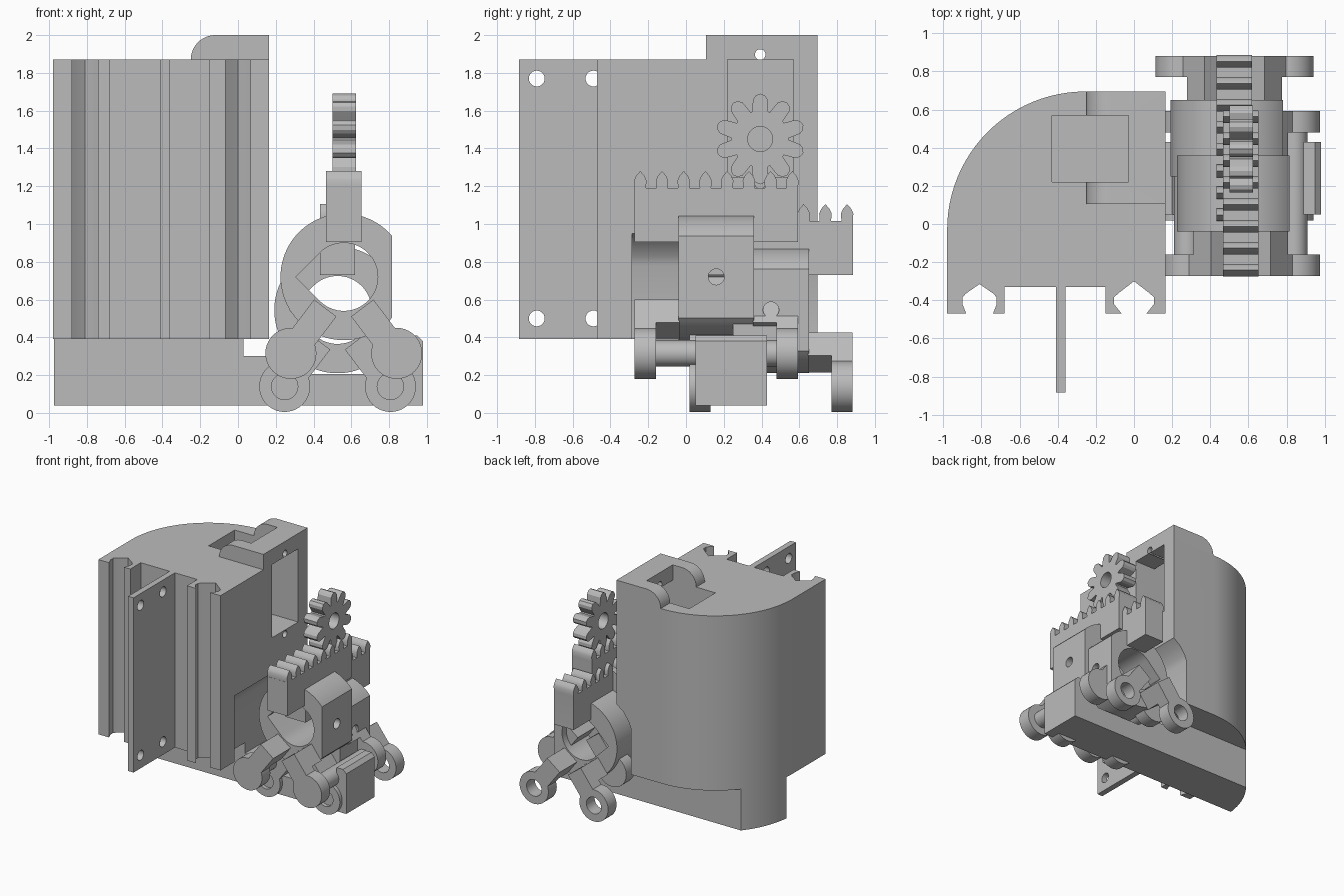
import bpy, bmesh
from math import sin, cos, pi, radians
from mathutils import Vector

if "Cube" in bpy.data.objects:
    bpy.data.objects.remove(bpy.data.objects["Cube"])

GREY = (0.5, 0.5, 0.5, 1)
grey = bpy.data.materials.new("plain grey")
grey.use_nodes = True
grey.diffuse_color = GREY
grey.node_tree.nodes["Principled BSDF"].inputs["Base Color"].default_value = GREY


def prism(name, pts, axis, lo, hi):
    """Extrude a 2D outline along an axis: x uses (y, z), y uses (x, z), z uses (x, y)."""
    def place(p, h):
        return {"x": (h, p[0], p[1]), "y": (p[0], h, p[1]), "z": (p[0], p[1], h)}[axis]
    bm = bmesh.new()
    face = bm.faces.new([bm.verts.new(place(p, lo)) for p in pts])
    new = bmesh.ops.extrude_face_region(bm, geom=[face])["geom"]
    shift = Vector(place((0, 0), hi - lo))
    bmesh.ops.translate(bm, vec=shift, verts=[v for v in new if isinstance(v, bmesh.types.BMVert)])
    bmesh.ops.recalc_face_normals(bm, faces=bm.faces)
    mesh = bpy.data.meshes.new(name)
    bm.to_mesh(mesh)
    bm.free()
    ob = bpy.data.objects.new(name, mesh)
    bpy.context.collection.objects.link(ob)
    mesh.materials.append(grey)
    return ob


def arc(cx, cy, r, a0, a1, n=24):
    return [(cx + r * cos(radians(a0 + (a1 - a0) * i / n)),
             cy + r * sin(radians(a0 + (a1 - a0) * i / n))) for i in range(n + 1)]


def circle(cx, cy, r, n=40):
    return arc(cx, cy, r, 0, 360, n)[:-1]


def rect(a0, a1, b0, b1):
    return [(a0, b0), (a1, b0), (a1, b1), (a0, b1)]


def combine(ob, tool, operation="DIFFERENCE"):
    """Apply a boolean and remove the tool."""
    mod = ob.modifiers.new("cut", "BOOLEAN")
    mod.object, mod.operation, mod.solver = tool, operation, "EXACT"
    bpy.context.view_layer.objects.active = ob
    bpy.ops.object.modifier_apply(modifier=mod.name)
    bpy.data.objects.remove(tool)


# Housing: rounded back corner, two clip feet on the front
def foot(x0, x1, c, mouth, wide, peak):
    half = [(-mouth, -.47), (-wide, -.42), (-wide, -.385), (-wide * .8, -.365)]
    left = [(c + x, y) for x, y in half]
    right = [(c - x, y) for x, y in reversed(half)]
    return [(x0, -.47)] + left + [(c, peak)] + right + [(x1, -.47)]


BACK = arc(-.255, -.03, .725, 90, 180)
plan = (foot(-.98, -.68, -.81, .07, .09, -.315) + [(-.68, -.33), (-.15, -.33)]
        + foot(-.15, .165, 0, .065, .105, -.30) + [(.165, .695)] + BACK)
housing = prism("housing", plan, "z", .39, 1.87)

# Cap with one rounded edge
cap = prism("housing_cap", arc(-.12, 1.87, .13, 180, 90, 12) + [(.165, 2), (.165, 1.87)],
            "y", .105, .695)

# Side window, top opening and screw holes
for ob in (housing, cap):
    combine(ob, prism("opening_cutter", rect(-.43, -.03, .22, .57), "z", 1.5, 2.1))
    combine(ob, prism("screw_cutter", circle(.393, 1.897, .028, 20), "x", -.1, .3))
combine(housing, prism("window_cutter", rect(.22, .57, 1.25, 1.88), "x", -.43, .3))
combine(housing, prism("screw_cutter", circle(.393, 1.215, .028, 20), "x", -.1, .3))

# Clearance scooped from the lower side wall
scoop = [(.3, .3), (.03, .3), (.03, .78), (.05, .83), (.1, .9), (.165, .95), (.3, .95)]
combine(housing, prism("scoop_cutter", scoop, "y", -.285, .8))

# Mounting fin with four holes
fin = prism("mounting_fin", rect(-.885, -.32, .39, 1.87), "x", -.41, -.36)
for y in (-.79, -.49):
    for z in (.5, 1.77):
        combine(fin, prism("hole_cutter", circle(y, z, .042, 24), "x", -.5, -.3))

# Base arm, trimmed to follow the rounded back
beam = [(-.98, .04), (.98, .04), (.98, .38), (.95, .41), (.89, .41), (.89, .3), (.73, .205),
        (.31, .205), (.2, .3), (.03, .3), (.03, .39), (-.98, .39)]
base = prism("base_arm", beam, "y", .05, .43)
combine(base, prism("base_trim", [(-.98, -.4), (1.2, -.4), (1.2, .695)] + BACK, "z", -.1, .6),
        "INTERSECT")

# Pinion gear
teeth = []
for i in range(10):
    a = pi / 2 + i * pi / 5
    for r, w in ((.145, -.042), (.185, -.04), (.21, -.038), (.23, -.024), (.24, 0),
                 (.23, .024), (.21, .038), (.185, .04), (.145, .042)):
        teeth.append((.393 + r * cos(a) - w * sin(a), 1.45 + r * sin(a) + w * cos(a)))
gear = prism("pinion_gear", teeth, "x", .5, .625)
combine(gear, prism("bore_cutter", circle(.393, 1.45, .066), "x", .4, .7))


# Slider: bored ring, rack on top, four legs with round lugs
def slider(tag, cx, cy, cz, pinned):
    flat = 40.4
    ring = prism(tag + "_ring", arc(cx, cz, .335, flat, 360 - flat, 64), "y", cy - .2, cy + .2)
    drop = [(cx - .255, cz)] + arc(cx, cz, .18, -135, 135, 40)
    combine(ring, prism("bore_cutter", drop, "y", cy - .5, cy + .5))
    combine(ring, prism("pin_cutter", circle(cy, cz, .042, 24), "x", cx + .1, cx + .4))

    # Rack teeth
    outline = [(cy - .433, cz + .185), (cy + .433, cz + .185), (cy + .433, cz + .47)]
    for i in range(8):
        y = cy + .403 - i * .115
        outline += [(y + w, cz + .47 + h) for w, h in
                    ((.03, 0), (.033, .04), (.022, .065), (0, .09),
                     (-.022, .065), (-.033, .04), (-.03, 0))]
    outline.append((cy - .433, cz + .47))
    rack = prism(tag + "_rack", outline, "x", cx - .093, cx + .093)
    combine(rack, prism("bore_cutter", drop, "y", cy - .5, cy + .5))

    for side, label in ((-1, "right"), (1, "left")):
        lug = Vector((cx + side * .28, cz - .405))
        tip = Vector((cx + side * .098, cz - .165))
        along = (tip - lug).normalized()
        across = Vector((-along.y, along.x)) * .074
        knee = lug + along * .15
        strip = lambda a, b: [tuple(p) for p in (a - across, b - across, b + across, a + across)]
        for end, where in ((-1, "front"), (1, "back")):
            name = f"{tag}_{label}_{where}"
            inner, mid, outer = (cy + end * d for d in (.195, .32, .432))
            prism(name + "_shoulder", strip(knee, tip), "y", *sorted((inner, outer)))
            link = prism(name + "_link", strip(lug, knee), "y", *sorted((mid, outer)))
            disc = prism(name + "_lug", circle(*lug, .135), "y", *sorted((mid, outer)))
            if not pinned:
                for ob in (link, disc):
                    combine(ob, prism("eye_cutter", circle(*lug, .07, 28), "y", cy - 1, cy + 1))
        if pinned:
            prism(f"{tag}_{label}_pin", circle(*lug, .07, 28), "y", cy - .33, cy + .33)


slider("front_slider", .56, .16, .72, True)
slider("rear_slider", .527, .45, .545, False)

# Smooth curved walls, keep edges sharp
bpy.ops.object.select_all(action="DESELECT")
for ob in bpy.context.scene.objects:
    if ob.type == "MESH" and ob.data.materials and ob.data.materials[0] == grey:
        ob.select_set(True)
        bpy.context.view_layer.objects.active = ob
bpy.ops.object.shade_smooth_by_angle(angle=radians(30))
